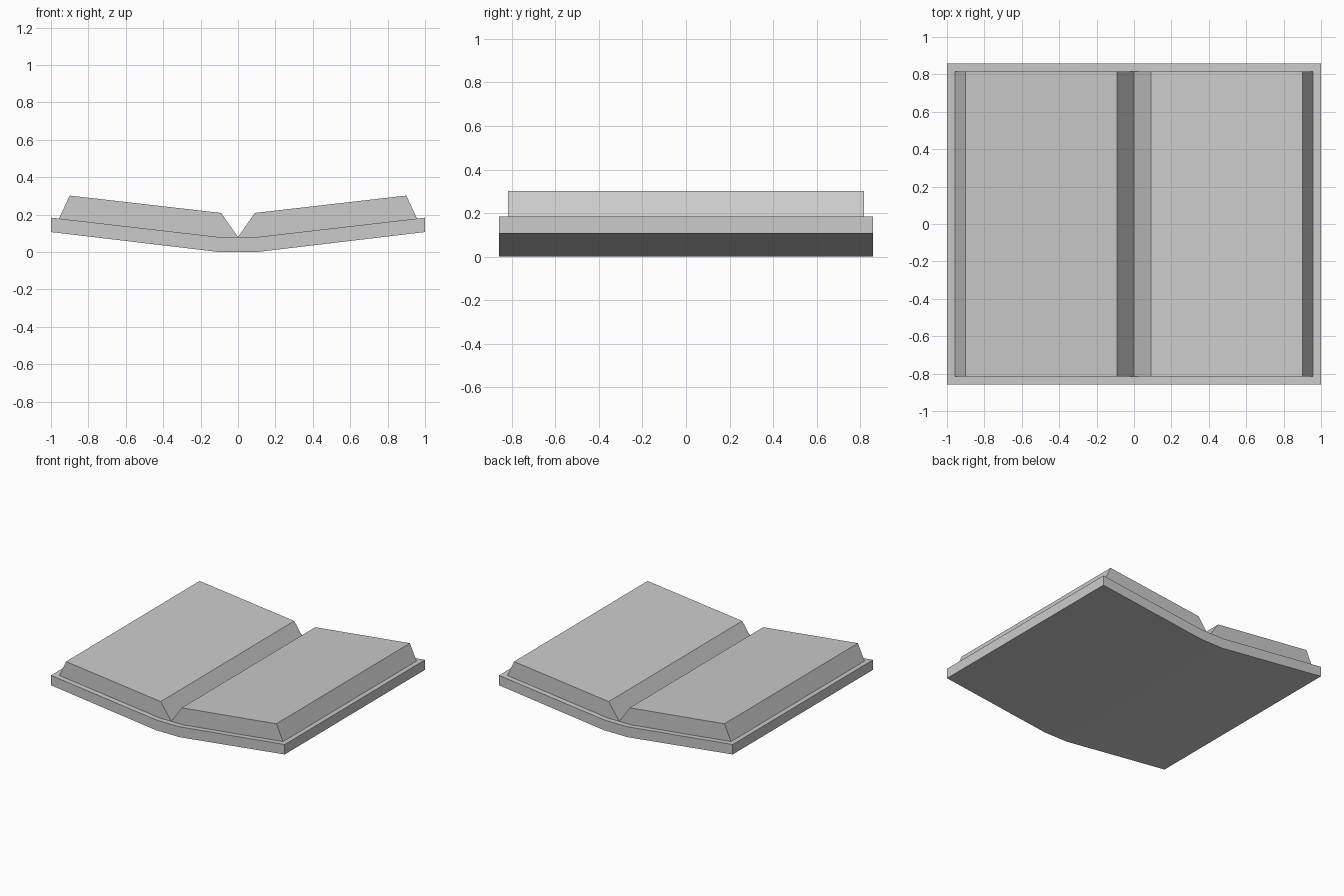
import bpy
import bmesh
import math

cube = bpy.data.objects.get("Cube")
if cube:
    bpy.data.objects.remove(cube, do_unlink=True)

grey = bpy.data.materials.new("light_grey")
grey.use_nodes = True
colour = (0.6, 0.6, 0.6, 1.0)
grey.diffuse_color = colour
grey.node_tree.nodes["Principled BSDF"].inputs["Base Color"].default_value = colour


def extrude_profile(name, profile, depth):
    """Extrude an x-z outline along y, centred on y = 0."""
    bm = bmesh.new()
    outline = bm.faces.new([bm.verts.new((x, -depth / 2, z)) for x, z in profile])
    result = bmesh.ops.extrude_face_region(bm, geom=[outline])
    moved = [v for v in result["geom"] if isinstance(v, bmesh.types.BMVert)]
    bmesh.ops.translate(bm, verts=moved, vec=(0, depth, 0))
    bmesh.ops.recalc_face_normals(bm, faces=bm.faces)
    mesh = bpy.data.meshes.new(name)
    bm.to_mesh(mesh)
    bm.free()
    mesh.materials.append(grey)
    obj = bpy.data.objects.new(name, mesh)
    bpy.context.collection.objects.link(obj)
    bpy.ops.object.select_all(action="DESELECT")
    obj.select_set(True)
    bpy.context.view_layer.objects.active = obj
    bpy.ops.object.shade_smooth_by_angle(angle=math.radians(20))
    return obj


# Cover: two raised boards joined by a flat spine
half_cover = [(0.1, 0.0), (1.0, 0.107), (1.0, 0.184), (0.1, 0.08)]
mirrored = [(-x, z) for x, z in reversed(half_cover)]
extrude_profile("cover", half_cover + mirrored, 1.714)

# Page blocks: bevelled at the outer edge and falling into the gutter
pages = [(0.0, 0.08), (0.1, 0.08), (0.957, 0.179), (0.9, 0.302), (0.09, 0.209)]
for side, sign in (("left", 1), ("right", -1)):
    extrude_profile(side + "_pages", [(sign * x, z) for x, z in pages], 1.632)
